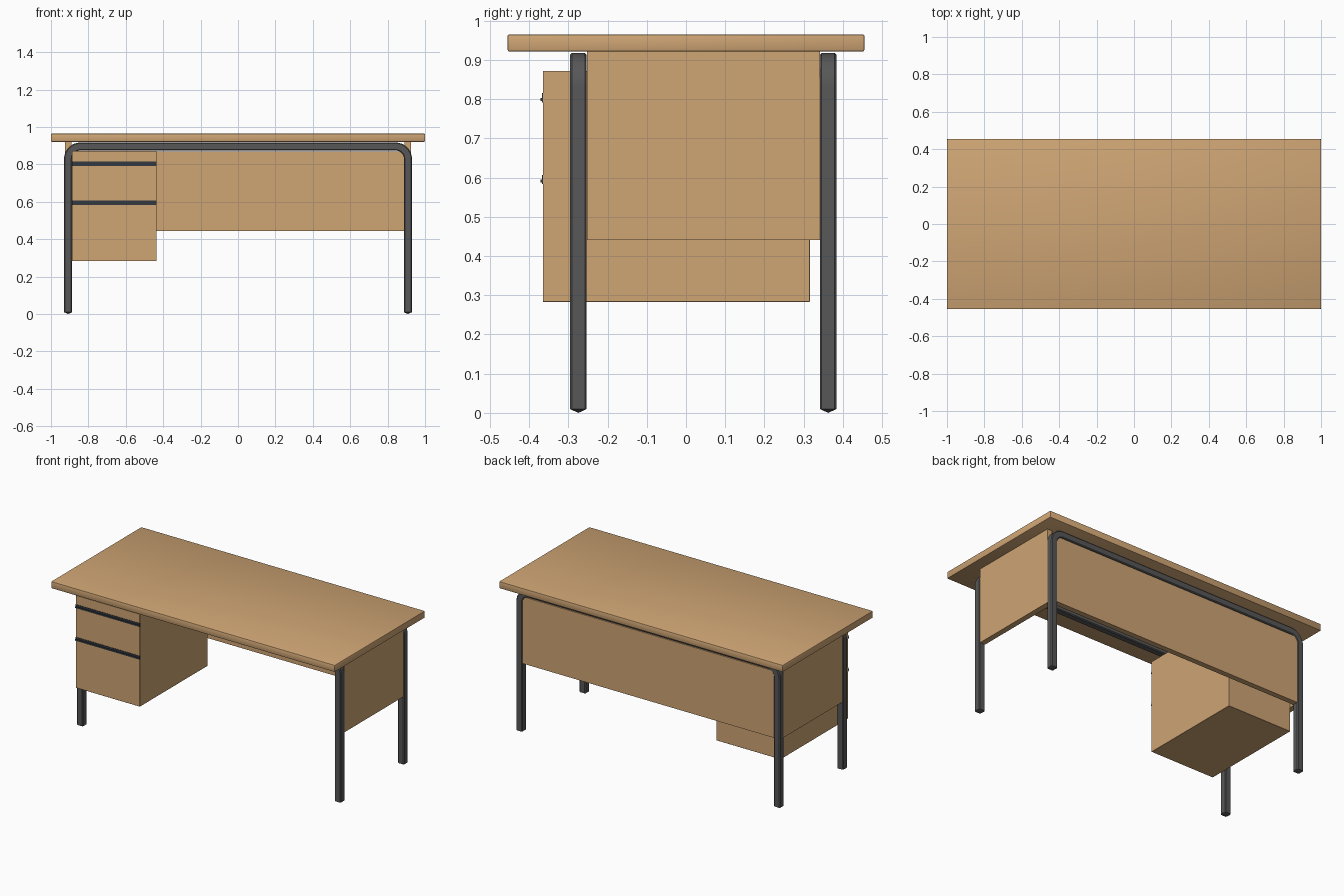
import bpy, bmesh, math

if "Cube" in bpy.data.objects:
    bpy.data.objects.remove(bpy.data.objects["Cube"])


def material(name, rgb):
    m = bpy.data.materials.new(name)
    m.diffuse_color = (*rgb, 1)
    m.use_nodes = True
    m.node_tree.nodes["Principled BSDF"].inputs["Base Color"].default_value = m.diffuse_color
    return m


WOOD = material("warm wood", (0.62, 0.375, 0.175))
STEEL = material("grey steel", (0.095, 0.095, 0.097))
DARK = material("dark handle", (0.035, 0.042, 0.05))


def finish(bm, name, mat):
    bmesh.ops.recalc_face_normals(bm, faces=bm.faces)
    me = bpy.data.meshes.new(name)
    bm.to_mesh(me)
    bm.free()
    me.materials.append(mat)
    ob = bpy.data.objects.new(name, me)
    bpy.context.collection.objects.link(ob)
    bpy.context.view_layer.objects.active = ob
    bpy.ops.object.select_all(action='DESELECT')
    ob.select_set(True)
    bpy.ops.object.shade_smooth_by_angle(angle=math.radians(30))
    return ob


def box(name, x, y, z, mat, bevel=0, segments=2):
    bm = bmesh.new()
    bmesh.ops.create_cube(bm, size=1)
    for v in bm.verts:
        for i, (lo, hi) in enumerate((x, y, z)):
            v.co[i] = (lo + hi) / 2 + v.co[i] * (hi - lo)
    if bevel:
        bmesh.ops.bevel(bm, geom=bm.edges[:], offset=bevel, segments=segments,
                        profile=0.5, affect='EDGES')
    return finish(bm, name, mat)


def frame(name, yc):
    """Bent steel tube: two legs joined by a top rail, with pointed feet."""
    h, c = 0.0215, 0.005
    section = [(h, h - c), (h - c, h), (c - h, h), (-h, h - c),
               (-h, c - h), (c - h, -h), (h - c, -h), (h, c - h)]
    xl, zt, r, n = 0.9085, 0.8955, 0.065, 8
    # path stations: position and outward direction
    path = [(xl, 0.01, 0.0)]
    for side in (0, 1):
        cx = (xl - r) * (1 - 2 * side)
        for i in range(n + 1):
            a = math.pi / 2 * (side + i / n)
            path.append((cx + r * math.cos(a), zt - r + r * math.sin(a), a))
    path.append((-xl, 0.01, math.pi))
    bm = bmesh.new()
    rings = [[bm.verts.new((x + u * math.cos(a), yc + v, z + u * math.sin(a)))
              for u, v in section] for x, z, a in path]
    for p, q in zip(rings, rings[1:]):
        for i in range(8):
            j = (i + 1) % 8
            bm.faces.new((p[i], p[j], q[j], q[i]))
    # shallow pyramid feet
    for ring, x in ((rings[0], xl), (rings[-1], -xl)):
        tip = bm.verts.new((x, yc, 0))
        for i in range(8):
            bm.faces.new((ring[i], ring[(i + 1) % 8], tip))
    return finish(bm, name, STEEL)


# Table top
box("table_top", (-1, 1), (-0.455, 0.455), (0.921, 0.965), WOOD, 0.005)

# Leg frames
frame("front_leg_frame", -0.2745)
frame("back_leg_frame", 0.3625)

# Side panels between the legs, and the back modesty panel
for side, label in ((-1, "left"), (1, "right")):
    xs = sorted((side * 0.89, side * 0.926))
    box(label + "_side_panel", xs, (-0.252, 0.341), (0.441, 0.921), WOOD)
box("back_panel", (-0.889, 0.889), (0.345, 0.38), (0.444, 0.87), WOOD)

# Drawer pedestal
box("drawer_pedestal", (-0.888, -0.436), (-0.365, 0.316), (0.283, 0.872),
    WOOD, 0.001, 1)

# Drawer pulls: dark strip with a small lip
for i, z in enumerate((0.803, 0.595)):
    box(f"drawer_strip_{i + 1}", (-0.888, -0.436), (-0.367, -0.36),
        (z - 0.012, z + 0.012), DARK)
    box(f"drawer_lip_{i + 1}", (-0.888, -0.436), (-0.371, -0.36),
        (z - 0.008, z), DARK)
